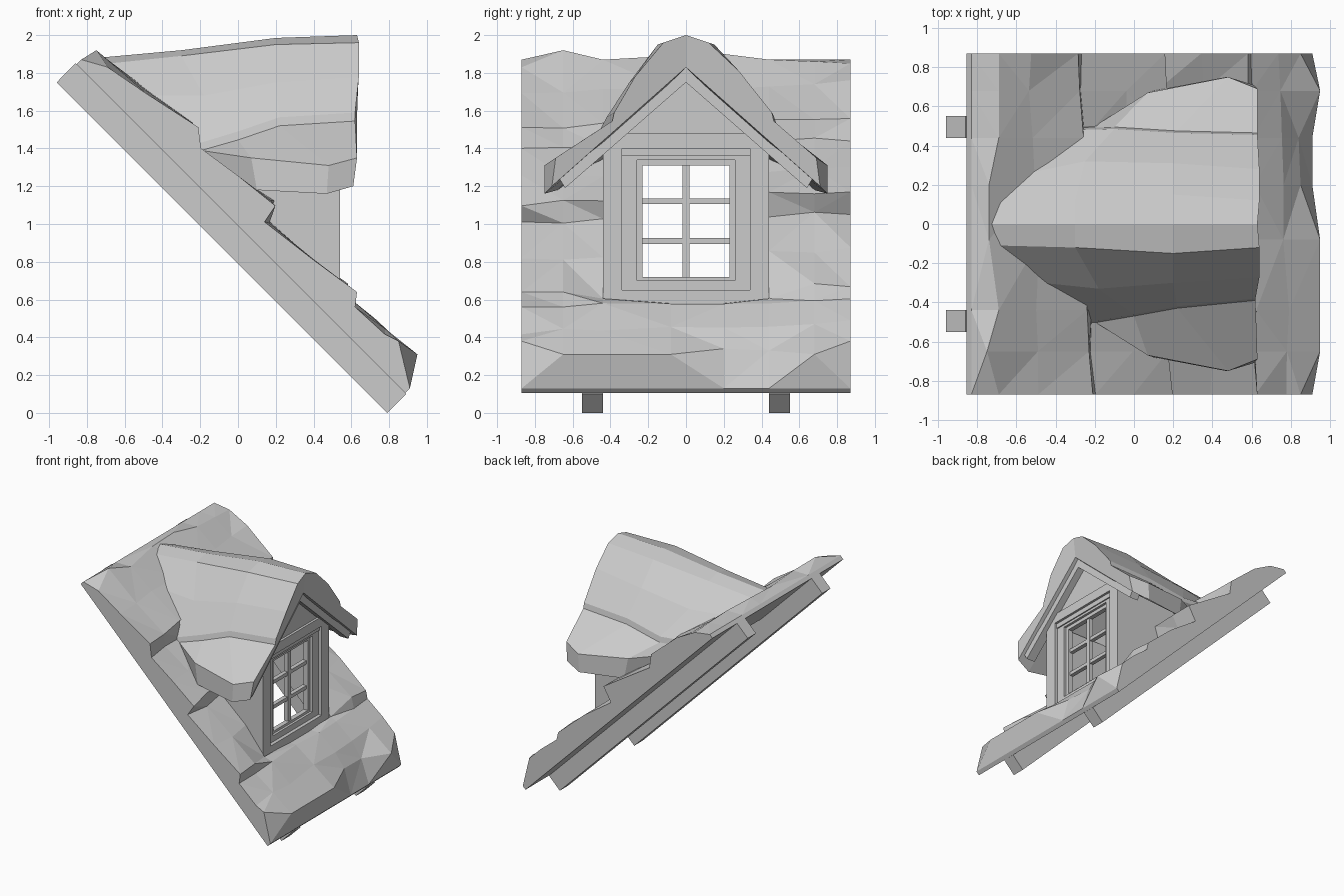
import bpy, bmesh, random
from mathutils import Vector

random.seed(4)
cube = bpy.data.objects.get("Cube")
if cube:
    bpy.data.objects.remove(cube, do_unlink=True)

# Single plain grey
grey = bpy.data.materials.new("plain_grey")
grey.use_nodes = True
shade = (0.6, 0.6, 0.6, 1)
grey.diffuse_color = shade
for node in grey.node_tree.nodes:
    if node.type == 'BSDF_PRINCIPLED':
        node.inputs["Base Color"].default_value = shade


def finish(name, bm):
    bmesh.ops.recalc_face_normals(bm, faces=bm.faces)
    mesh = bpy.data.meshes.new(name)
    bm.to_mesh(mesh)
    bm.free()
    mesh.materials.append(grey)
    obj = bpy.data.objects.new(name, mesh)
    bpy.context.collection.objects.link(obj)
    return obj


def mirror(obj):
    mod = obj.modifiers.new("Mirror", 'MIRROR')
    mod.use_axis = (False, True, False)
    mod.use_mirror_merge = False
    return obj


def prism(name, profile, axis, lo, hi):
    """Extrude a profile (x,z along y, or y,z along x) between lo and hi."""
    bm = bmesh.new()
    ends = []
    for d in (lo, hi):
        ends.append([bm.verts.new((a, d, b) if axis == 'y' else (d, a, b))
                     for a, b in profile])
    n = len(profile)
    for ring_verts in ends:
        bm.faces.new(ring_verts)
    for i in range(n):
        j = (i + 1) % n
        bm.faces.new((ends[0][i], ends[0][j], ends[1][j], ends[1][i]))
    return finish(name, bm)


def box(name, x, y, z):
    return prism(name, [(y[0], z[0]), (y[1], z[0]), (y[1], z[1]), (y[0], z[1])],
                 'x', *x)


def ring(name, x, outer, inner, z_out, z_in):
    """Rectangular frame made of two rails and mirrored stiles."""
    box(name + "_bottom", x, (-outer, outer), (z_out[0], z_in[0]))
    box(name + "_top", x, (-outer, outer), (z_in[1], z_out[1]))
    mirror(box(name + "_side", x, (inner, outer), z_in))


# Sloping thatch in stepped courses, open under the dormer
course = [(-.83, 1.87), None, (-.5, 1.72), (-.25, 1.54), (-.24, 1.43),
          (-.02, 1.27), (.17, 1.14), (.13, 1.03), (.38, .84), (.60, .65),
          (.61, .58), (.76, .45), None, (.91, .13)]
stations = [-.87, -.65, -.44, -.08, .2, .44, .68, .87]
top_row = [(-.69, 1.83), (-.75, 1.92), (-.69, 1.87), (-.74, 1.89),
           (-.74, 1.9), (-.69, 1.87), (-.69, 1.86), (-.69, 1.85)]
lip_row = [(.85, .38), (.95, .31), (.95, .31), (.95, .31),
           (.85, .34), (.84, .33), (.95, .31), (.85, .38)]
last = len(course) - 1
first_open, last_open = 3, 9

bm = bmesh.new()
grid = []
for r, point in enumerate(course):
    row = []
    for c, y in enumerate(stations):
        if point is None:
            x, z = (top_row if r == 1 else lip_row)[c]
        else:
            x, z = point
            if 0 < r < last:
                slide = random.uniform(-.012, .012) - .03 * y
                lift = random.uniform(-.01, .01)
                if r == last_open and 2 <= c <= 5:
                    slide, lift = 0, -.045 if c in (2, 5) else -.07
                x, z = x + lift + slide, z + lift - slide
        row.append(bm.verts.new((x, y, z)))
    grid.append(row)
for r in range(last):
    for c in range(len(stations) - 1):
        if first_open <= r < last_open and 2 <= c < 5:
            continue
        bm.faces.new((grid[r][c], grid[r][c + 1], grid[r + 1][c + 1], grid[r + 1][c]))
loose = [v for v in bm.verts if not v.link_faces]
bmesh.ops.delete(bm, geom=loose, context='VERTS')
top_faces = list(bm.faces)
copy = bmesh.ops.extrude_face_region(bm, geom=top_faces, use_keep_orig=True)
for v in copy["geom"]:
    if isinstance(v, bmesh.types.BMVert):
        drop = (v.co.x + v.co.z - .99) / 2
        v.co -= Vector((drop, 0, drop))
bmesh.ops.triangulate(bm, faces=[f for f in top_faces if f.is_valid])
finish("roof_slope", bm)

# Rafters below the slope
mirror(prism("rafter", [(-.96, 1.75), (.79, 0), (.89, .10), (-.86, 1.85)],
             'y', .44, .55))

# Dormer thatch: rails run from the slope to the gable, ridge first
ridge = [(-.74, 0, 1.88), (-.3, 0, 1.92), (.2, 0, 1.985), (.63, 0, 2)]
crease = [(-.68, .11, 1.85), (-.3, .12, 1.89), (.2, .15, 1.95), (.64, .12, 1.96)]
flank_left = [(-.54, .26, 1.72), (-.25, .32, 1.72), (.2, .31, 1.77), (.64, .28, 1.81)]
flank_right = [(-.47, .3, 1.68), (-.18, .33, 1.68), (.2, .3, 1.75), (.64, .27, 1.78)]
step_left = [(-.31, .48, 1.53), (-.1, .485, 1.51), (.22, .465, 1.57), (.63, .455, 1.59)]
step_right = [(-.23, .5, 1.42), (0, .46, 1.49), (.22, .42, 1.565), (.62, .38, 1.59)]
lower = [
    [(-.2, .5, 1.39), (.07, .67, 1.35), (.48, .75, 1.31), (.63, .69, 1.35)],
    [(-.15, .5, 1.3), (.1, .68, 1.18), (.47, .75, 1.16), (.61, .71, 1.2)],
    [(-.1, .42, 1.36), (.1, .44, 1.4), (.47, .44, 1.4), (.61, .44, 1.44)],
    [(-.5, 0, 1.6), (-.2, 0, 1.8), (.2, 0, 1.82), (.61, 0, 1.83)],
]
bm = bmesh.new()
for side, flank, step in ((1, flank_left, step_left), (-1, flank_right, step_right)):
    tuck = [(x, y + .01, z - .045) for x, y, z in step]
    rails = [ridge, crease, flank, step, tuck] + lower
    loft = [[bm.verts.new((x, y * side, z)) for x, y, z in rail] for rail in rails]
    for a, b in zip(loft, loft[1:]):
        for i in range(len(a) - 1):
            bm.faces.new((a[i], a[i + 1], b[i + 1], b[i]))
    for end in (0, -1):
        bm.faces.new([rail[end] for rail in loft])
bmesh.ops.remove_doubles(bm, verts=bm.verts, dist=.0001)
finish("dormer_thatch", bm)

# Dormer walls and gable
mirror(prism("dormer_side_wall", [(.5, .50), (.5, 1.42), (-.4, 1.42)], 'y', .39, .44))
prism("gable_panel", [(-.44, 1.36), (.44, 1.36), (0, 1.77)], 'x', .47, .52)
mirror(prism("barge_board", [(0, 1.75), (.64, 1.19), (.67, 1.24), (0, 1.83)],
             'x', .50, .58))
mirror(box("corner_post", (.45, .54), (.34, .44), (.52, 1.40)))
box("lintel", (.45, .54), (-.40, .40), (1.40, 1.48))
box("sill", (.45, .54), (-.34, .34), (.52, .65))

# Window
ring("window_frame", (.45, .51), .34, .26, (.65, 1.40), (.70, 1.34))
ring("window_sash", (.45, .49), .26, .23, (.70, 1.34), (.72, 1.31))
box("upright_bar", (.44, .48), (-.018, .018), (.72, 1.31))
for label, height in (("lower", .91), ("upper", 1.12)):
    box(label + "_cross_bar", (.44, .475), (-.23, .23), (height - .015, height + .015))
